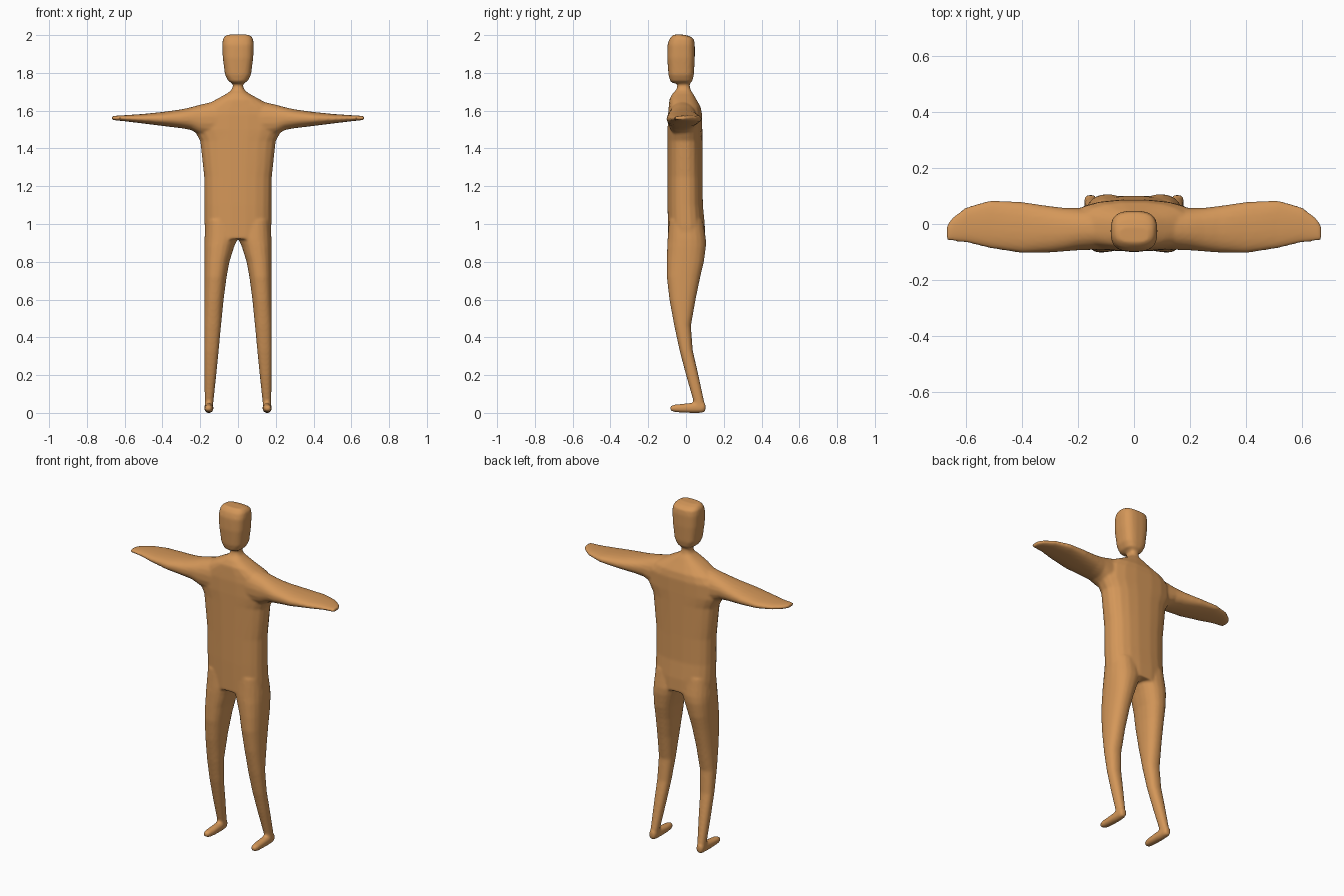
import bpy, bmesh, math
from mathutils import Vector

SIDES = 20


def ring(axis, pos, a0, a1, b0, b1, power):
    """Rounded-box cross-section between a0..a1 and b0..b1, square to an axis."""
    pts = []
    for i in range(SIDES):
        t = 2 * math.pi * (i + 0.5) / SIDES
        c, s = math.cos(t), math.sin(t)
        a = (a0 + a1) / 2 + (a1 - a0) / 2 * math.copysign(abs(c) ** (2 / power), c)
        b = (b0 + b1) / 2 + (b1 - b0) / 2 * math.copysign(abs(s) ** (2 / power), s)
        pts.append({"x": (pos, a, b), "y": (a, pos, b), "z": (a, b, pos)}[axis])
    return pts


def loft(bm, axis, sections, power=2.4, flip=1):
    """Closed skin through a list of sections."""
    rows = [[bm.verts.new((p[0] * flip, p[1], p[2])) for p in ring(axis, *s, power)]
            for s in sections]
    faces = [bm.faces.new(rows[0]), bm.faces.new(rows[-1])]
    for r, q in zip(rows, rows[1:]):
        for i in range(SIDES):
            j = (i + 1) % SIDES
            faces.append(bm.faces.new((r[i], r[j], q[j], q[i])))
    bmesh.ops.recalc_face_normals(bm, faces=faces)


# half width, front, back at each height
def upright(rows):
    return [(z, -w, w, y0, y1) for z, w, y0, y1 in rows]


bm = bmesh.new()

# torso, shoulders and neck
loft(bm, "z", upright([
    (0.92, 0.174, -0.096, 0.102), (1.0, 0.178, -0.097, 0.100),
    (1.1, 0.178, -0.098, 0.090), (1.25, 0.180, -0.098, 0.088),
    (1.44, 0.201, -0.098, 0.087), (1.50, 0.235, -0.098, 0.087),
    (1.58, 0.230, -0.096, 0.086), (1.62, 0.190, -0.092, 0.078),
    (1.66, 0.115, -0.088, 0.055), (1.69, 0.060, -0.072, 0.038),
    (1.71, 0.034, -0.052, 0.024), (1.73, 0.027, -0.046, 0.020),
    (1.77, 0.027, -0.046, 0.020)]), 2.5)

# head
loft(bm, "z", upright([
    (1.745, 0.032, -0.070, 0.022), (1.757, 0.052, -0.084, 0.034),
    (1.79, 0.069, -0.093, 0.042), (1.88, 0.081, -0.100, 0.047),
    (1.95, 0.084, -0.098, 0.047), (1.98, 0.080, -0.088, 0.042),
    (1.994, 0.070, -0.076, 0.020), (2.002, 0.055, -0.068, -0.010)]), 2.9)

# arms: x, front, back, underside, top
arm = [(0.08, -0.09, 0.06, 1.44, 1.66), (0.20, -0.094, 0.058, 1.47, 1.632),
       (0.25, -0.098, 0.058, 1.498, 1.618), (0.30, -0.102, 0.064, 1.507, 1.607),
       (0.40, -0.104, 0.079, 1.519, 1.593), (0.51, -0.087, 0.085, 1.533, 1.582),
       (0.60, -0.066, 0.060, 1.544, 1.576), (0.65, -0.062, 0.022, 1.549, 1.573),
       (0.667, -0.058, -0.005, 1.551, 1.571)]

# legs: z, inner x, outer x, front, back
leg = [(1.02, 0.010, 0.170, -0.09, 0.090), (0.92, 0.002, 0.178, -0.098, 0.106),
       (0.88, 0.020, 0.179, -0.100, 0.106), (0.80, 0.045, 0.179, -0.102, 0.095),
       (0.72, 0.060, 0.179, -0.102, 0.076), (0.60, 0.076, 0.179, -0.088, 0.051),
       (0.46, 0.090, 0.179, -0.062, 0.026), (0.33, 0.102, 0.179, -0.034, 0.036),
       (0.20, 0.115, 0.178, 0.000, 0.066), (0.06, 0.130, 0.176, 0.040, 0.096),
       (0.02, 0.134, 0.176, 0.042, 0.100)]

# feet: y, inner x, outer x, sole, instep
foot = [(0.103, 0.138, 0.173, 0.008, 0.050), (0.085, 0.132, 0.177, 0.000, 0.062),
        (0.040, 0.130, 0.178, -0.001, 0.054), (-0.02, 0.130, 0.178, 0.001, 0.048),
        (-0.06, 0.134, 0.177, 0.004, 0.044), (-0.083, 0.142, 0.172, 0.012, 0.036)]

for side in (1, -1):
    loft(bm, "x", arm, 2.3, side)
    loft(bm, "z", leg, 2.3, side)
    loft(bm, "y", foot, 2.3, side)

mesh = bpy.data.meshes.new("body")
bm.to_mesh(mesh)
bm.free()
body = bpy.data.objects.new("body", mesh)
bpy.context.collection.objects.link(body)

# fuse the parts into one soft skin
fuse = body.modifiers.new("fuse", "REMESH")
fuse.mode = "VOXEL"
fuse.voxel_size = 0.007
fuse.use_smooth_shade = True
soften = body.modifiers.new("soften", "SMOOTH")
soften.factor = 0.5
soften.iterations = 6

# clay colour
clay = bpy.data.materials.new("clay")
clay.diffuse_color = (0.66, 0.31, 0.10, 1)
mesh.materials.append(clay)
